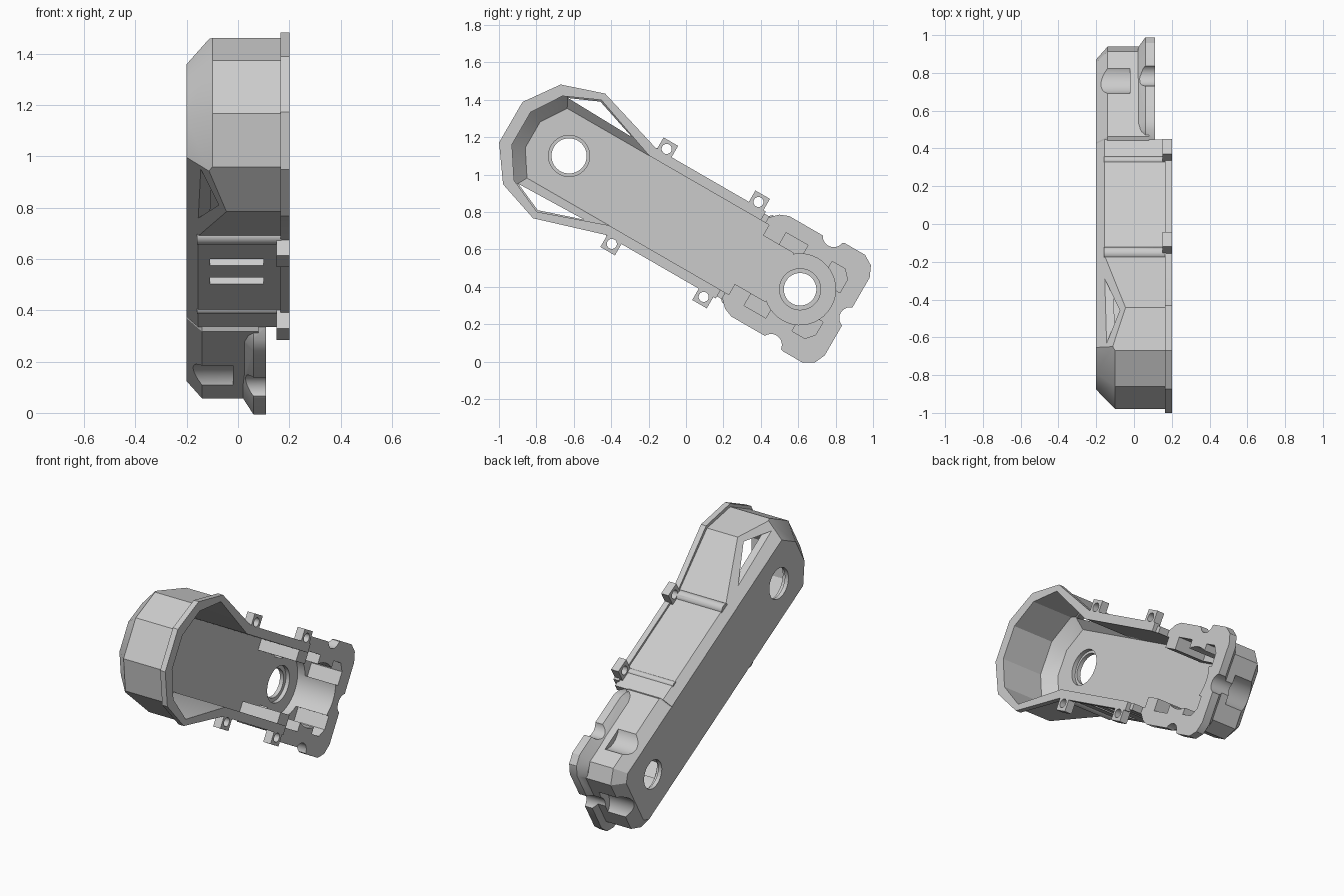
import bpy, bmesh, math
from mathutils import Vector, Matrix

if "Cube" in bpy.data.objects:
    bpy.data.objects.remove(bpy.data.objects["Cube"])

grey = bpy.data.materials.new("plain grey")
grey.use_nodes = True
grey.diffuse_color = (0.6, 0.6, 0.6, 1)
grey.node_tree.nodes["Principled BSDF"].inputs["Base Color"].default_value = (0.6, 0.6, 0.6, 1)

# Local frame: x across the case, s along the arm, t across the arm
PLACE = Matrix.Translation((0, -0.625, 1.1)) @ Matrix.Rotation(math.radians(-30), 4, 'X')
FAR = 1.426  # distance between the two shaft holes


def mirrored(half):
    return half + [(s, -t) for s, t in reversed(half)]


def box(s0, s1, t0, t1):
    return [(s0, t0), (s1, t0), (s1, t1), (s0, t1)]


def circle(s, t, r, n=40):
    return [(s + r * math.cos(2 * math.pi * i / n), t + r * math.sin(2 * math.pi * i / n)) for i in range(n)]


def loft(name, layers, clips=()):
    """Stack matching outlines at given x, then slice by planes (point, normal)."""
    bm = bmesh.new()
    rings = [[bm.verts.new((x, s, t)) for s, t in pts] for x, pts in layers]
    bm.faces.new(rings[0])
    bm.faces.new(rings[-1])
    for a, b in zip(rings, rings[1:]):
        for i in range(len(a)):
            bm.faces.new((a[i - 1], a[i], b[i], b[i - 1]))
    for point, normal in clips:
        bmesh.ops.bisect_plane(bm, geom=bm.verts[:] + bm.edges[:] + bm.faces[:], dist=1e-5,
                               plane_co=point, plane_no=normal, clear_outer=True)
        bmesh.ops.holes_fill(bm, edges=bm.edges[:], sides=0)
    bmesh.ops.recalc_face_normals(bm, faces=bm.faces[:])
    me = bpy.data.meshes.new(name)
    bm.to_mesh(me)
    bm.free()
    ob = bpy.data.objects.new(name, me)
    bpy.context.collection.objects.link(ob)
    me.materials.append(grey)
    return ob


def prism(name, pts, x0, x1, clips=()):
    return loft(name, [(x0, pts), (x1, pts)], clips)


def combine(tool, operation):
    mod = case.modifiers.new(operation, 'BOOLEAN')
    mod.operation, mod.solver, mod.object = operation, 'EXACT', tool
    bpy.context.view_layer.objects.active = case
    bpy.ops.object.modifier_apply(modifier=mod.name)
    bpy.data.objects.remove(tool)


def add(tool):
    combine(tool, 'UNION')


def cut(tool):
    combine(tool, 'DIFFERENCE')


def bevel_planes(half, x, limit):
    """45 degree slices on the end facets and along both long sides."""
    (s0, t0), (s1, t1) = half[:2]
    planes = [(Vector((x, s0, 0)), Vector((-1, -1, 0)))]
    side = Vector((0, s0 - s1, t1 - t0))
    normal = Vector((0, -(t1 - t0), s1 - s0)).normalized()
    for k in (1, -1):
        planes.append((Vector((x, s0, t0 * k)), Vector((-1, normal.y, normal.z * k))))
        planes.append((Vector((-0.2, 0, limit * k)), Vector((-1, 0, k))))
    return planes


# Main shell with flared head and sloped sides
outer = [(-.34, .12), (-.22, .29), (0, .365), (.38, .255), (1.09, .255)]
case = prism("case_shell", mirrored(outer), -0.2, 0.175, bevel_planes(outer, -0.1, 0.21))

# Rim around the open side
rim = [(-.36, .125), (-.23, .308), (0, .385), (.38, .268), (1.06, .268)]
add(prism("rim", mirrored(rim), 0.165, 0.2))

# Small end housing with bevelled back
foot = [(1.05, .22), (1.1, .27), (1.62, .27), (1.69, .2)]
foot_back = [(1.05, .18), (1.1, .21), (1.59, .21), (1.63, .17)]
add(loft("foot", [(-0.2, mirrored(foot_back)), (-0.14, mirrored(foot)), (0.08, mirrored(foot))]))

# Mounting flange of the small end
flange = [(1.09, .25), (1.13, .29), (1.18, .31), (1.44, .31), (1.51, .333), (1.635, .333), (1.69, .3), (1.717, .24)]
flange_in = [(1.1, .21), (1.13, .25), (1.18, .265), (1.44, .265), (1.51, .27), (1.62, .27), (1.66, .24), (1.68, .2)]
add(loft("flange", [(0.02, mirrored(flange_in)), (0.06, mirrored(flange)), (0.11, mirrored(flange))]))

# Screw lugs and side ribs
for k in (1, -1):
    for s, r in ((.433, .035), (1.0, .022)):
        add(prism("rib", circle(s - .03, .24 * k, r, 24), -0.16, 0.17))
        add(prism("lug", box(s - .045, s + .045, .2 * k, .338 * k), 0.15, 0.2))

# Hollow interior
inner = [(-.295, .1), (-.19, .26), (0, .345), (.37, .215), (1.11, .215)]
cut(prism("main_cavity", mirrored(inner), -0.15, 0.3, bevel_planes(inner, -0.08, 0.165)))
cut(prism("neck_cavity", box(1.08, 1.3, -.15, .15), -0.15, 0.3))
cut(prism("round_cavity", circle(FAR, 0, .19), -0.15, 0.3))
for k in (1, -1):
    corner = [(1.5, .09), (1.5, .215), (1.58, .215), (1.62, .17), (1.62, .09)]
    cut(prism("corner_pocket", [(s, t * k) for s, t in corner], -0.1, 0.3))
    cut(prism("side_pocket", box(1.21, 1.345, .1 * k, .225 * k), -0.1, 0.3))

    # Triangular side windows
    window = [(-.16, .265), (0, .335), (.24, .255)]
    cut(prism("window", [(s, t * k) for s, t in window], -0.3, 0))

    # Lug holes
    for s in (.433, 1.0):
        cut(prism("lug_hole", circle(s, .293 * k, .027, 20), 0.1, 0.3))

# Screw notches with wider clearance behind
for s, t in ((1.44, .335), (1.44, -.335), (1.735, 0)):
    cut(prism("notch", circle(s, t, .058), -0.3, 0.3))
    cut(prism("notch_clearance", circle(s, t, .1), -0.3, -0.02))

# Shaft holes with shallow seats
for s, r in ((0, .094), (FAR, .087)):
    cut(prism("shaft_hole", circle(s, 0, r, 48), -0.3, 0))
    cut(prism("shaft_seat", circle(s, 0, .11, 48), -0.175, 0))

# Grooves in the lower side wall
for s in (.56, .705):
    cut(prism("groove", box(s, s + .05, -.3, -.226), -0.11, 0.1))

case.data.transform(PLACE)
bpy.ops.object.select_all(action='DESELECT')
case.select_set(True)
bpy.context.view_layer.objects.active = case
bpy.ops.object.shade_smooth_by_angle(angle=math.radians(25))
